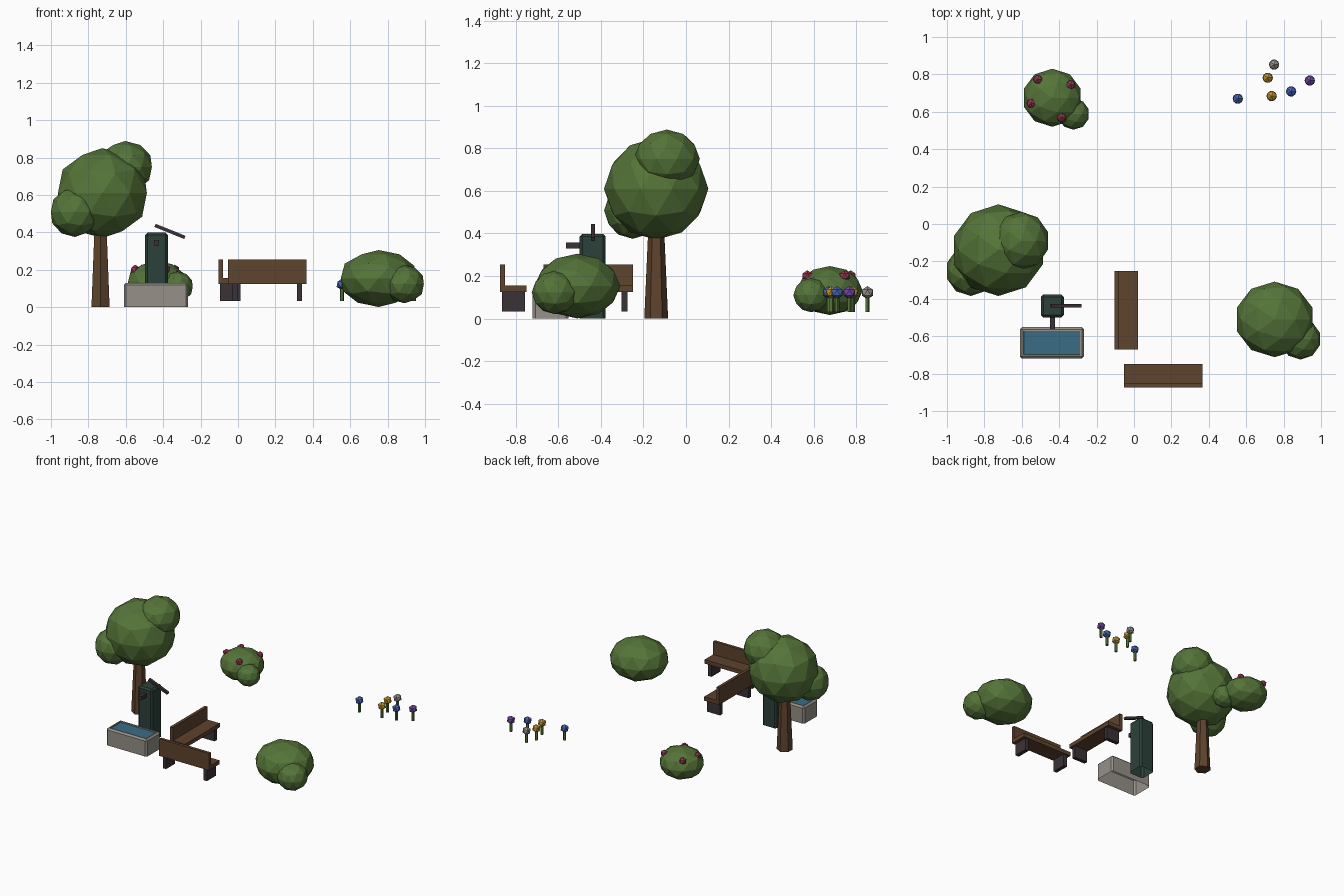
import bpy, bmesh, math
from mathutils import Matrix, Vector

if "Cube" in bpy.data.objects:
    bpy.data.objects.remove(bpy.data.objects["Cube"])


def srgb(r, g, b):
    f = lambda c: c / 12.92 if c <= 0.04045 else ((c + 0.055) / 1.055) ** 2.4
    return (f(r / 255), f(g / 255), f(b / 255), 1)


COLOURS = {
    "leaf_green": (84, 116, 56), "wood_brown": (94, 67, 45), "dark_iron": (58, 50, 54),
    "pump_green": (44, 64, 58), "stone_grey": (150, 145, 136), "water_blue": (58, 108, 134),
    "blossom_red": (158, 58, 86), "petal_blue": (74, 102, 178),
    "petal_yellow": (194, 146, 46), "petal_purple": (116, 74, 166),
}
MATS = {}
for key, rgb in COLOURS.items():
    MATS[key] = bpy.data.materials.new(key)
    MATS[key].diffuse_color = srgb(*rgb)


def finish(name, bm, *mats):
    mesh = bpy.data.meshes.new(name)
    bm.to_mesh(mesh)
    bm.free()
    for m in mats:
        mesh.materials.append(MATS[m])
    obj = bpy.data.objects.new(name, mesh)
    bpy.context.collection.objects.link(obj)
    return obj


def ball(name, centre, radii, mat, sub=2):
    bm = bmesh.new()
    bmesh.ops.create_icosphere(bm, subdivisions=sub, radius=1,
                               matrix=Matrix.Translation(centre) @ Matrix.Diagonal((*radii, 1)))
    return finish(name, bm, mat)


def cone(name, centre, r1, r2, z0, z1, sides, mat):
    bm = bmesh.new()
    bmesh.ops.create_cone(bm, cap_ends=True, segments=sides, radius1=r1, radius2=r2, depth=z1 - z0,
                          matrix=Matrix.Translation((*centre, (z0 + z1) / 2)))
    return finish(name, bm, mat)


def box_bm(lo, hi, frame=Matrix()):
    lo, hi = Vector(lo), Vector(hi)
    bm = bmesh.new()
    bmesh.ops.create_cube(bm, size=1, matrix=frame @ Matrix.Translation((lo + hi) / 2)
                          @ Matrix.Diagonal((*(hi - lo), 1)))
    return bm


def box(name, lo, hi, mat, frame=Matrix()):
    return finish(name, box_bm(lo, hi, frame), mat)


def bevelled_box_bm(lo, hi, width):
    # chamfered block with an open underside
    bm = box_bm(lo, hi)
    edges = [e for e in bm.edges if max(v.co.z for v in e.verts) > lo[2] + 0.01]
    bmesh.ops.bevel(bm, geom=edges, offset=width, segments=1, affect='EDGES')
    bm.normal_update()
    bmesh.ops.delete(bm, geom=[f for f in bm.faces if f.normal.z < -0.9], context='FACES')
    return bm


# Tree
cone("tree_trunk", (-0.735, -0.14), 0.056, 0.036, 0, 0.45, 6, "wood_brown")
ball("tree_crown", (-0.725, -0.14, 0.61), (0.25, 0.245, 0.24), "leaf_green")
ball("tree_crown_top", (-0.603, -0.09, 0.75), (0.15, 0.155, 0.138), "leaf_green")
ball("tree_crown_side", (-0.873, -0.25, 0.508), (0.134, 0.135, 0.133), "leaf_green")

# Plain bush
ball("bush", (0.752, -0.51, 0.153), (0.213, 0.202, 0.152), "leaf_green")
ball("bush_lobe", (0.89, -0.615, 0.123), (0.109, 0.11, 0.102), "leaf_green")

# Blossoming bush
ball("blossom_bush", (-0.437, 0.675, 0.132), (0.16, 0.155, 0.115), "leaf_green")
ball("blossom_bush_lobe", (-0.323, 0.588, 0.11), (0.085, 0.084, 0.08), "leaf_green")
for i, (x, y) in enumerate([(-0.515, 0.773), (-0.338, 0.745), (-0.55, 0.645), (-0.388, 0.57)]):
    ball(f"blossom_{i}", (x, y, 0.2), (0.027,) * 3, "blossom_red", 1)

# Flower patch
for i, (x, y, mat) in enumerate([
        (0.555, 0.67, "petal_blue"), (0.715, 0.782, "petal_yellow"), (0.749, 0.852, "stone_grey"),
        (0.736, 0.684, "petal_yellow"), (0.84, 0.709, "petal_blue"), (0.94, 0.767, "petal_purple")]):
    cone(f"flower_stem_{i}", (x, y), 0.011, 0.011, 0.032, 0.115, 5, "leaf_green")
    ball(f"flower_head_{i}", (x, y, 0.122), (0.031,) * 3, "petal_blue" if mat is None else mat, 1)

# Water pump
finish("pump_body", bevelled_box_bm((-0.497, -0.5, 0), (-0.375, -0.377, 0.398), 0.013), "pump_green")
box("pump_spout", (-0.45, -0.563, 0.33), (-0.422, -0.49, 0.358), "dark_iron")
tilt = Matrix.Translation((-0.364, -0.437, 0.405)) @ Matrix.Rotation(math.radians(22), 4, 'Y')
box("pump_handle", (-0.086, -0.01, -0.009), (0.086, 0.01, 0.009), "dark_iron", tilt)

# Stone trough, with the water as an inset, slightly sunken top face
bm = bevelled_box_bm((-0.61, -0.72, 0), (-0.267, -0.551, 0.13), 0.012)
top = max(bm.faces, key=lambda f: f.calc_center_median().z)
bmesh.ops.inset_region(bm, faces=[top], thickness=0.012, depth=0)
bmesh.ops.inset_region(bm, faces=[top], thickness=0.001, depth=-0.008)
top.material_index = 1
finish("trough", bm, "stone_grey", "water_blue")


# Benches
def bench(label, x, y, angle):
    frame = Matrix.Translation((x, y, 0)) @ Matrix.Rotation(math.radians(angle), 4, 'Z')
    box(f"{label}_seat", (-0.21, -0.063, 0.125), (0.21, 0.063, 0.155), "wood_brown", frame)
    box(f"{label}_back", (-0.21, -0.063, 0.155), (0.21, -0.04, 0.255), "wood_brown", frame)
    for side, s in (("left", -1), ("right", 1)):
        box(f"{label}_{side}_leg", (s * 0.172 - 0.014, -0.054, 0.034),
            (s * 0.172 + 0.014, 0.054, 0.125), "dark_iron", frame)


bench("front_bench", 0.157, -0.811, 0)
bench("side_bench", -0.041, -0.46, -90)

for m in bpy.data.materials:
    if m.users and not m.is_grease_pencil:
        m.use_nodes = True
        m.node_tree.nodes["Principled BSDF"].inputs["Base Color"].default_value = m.diffuse_color
